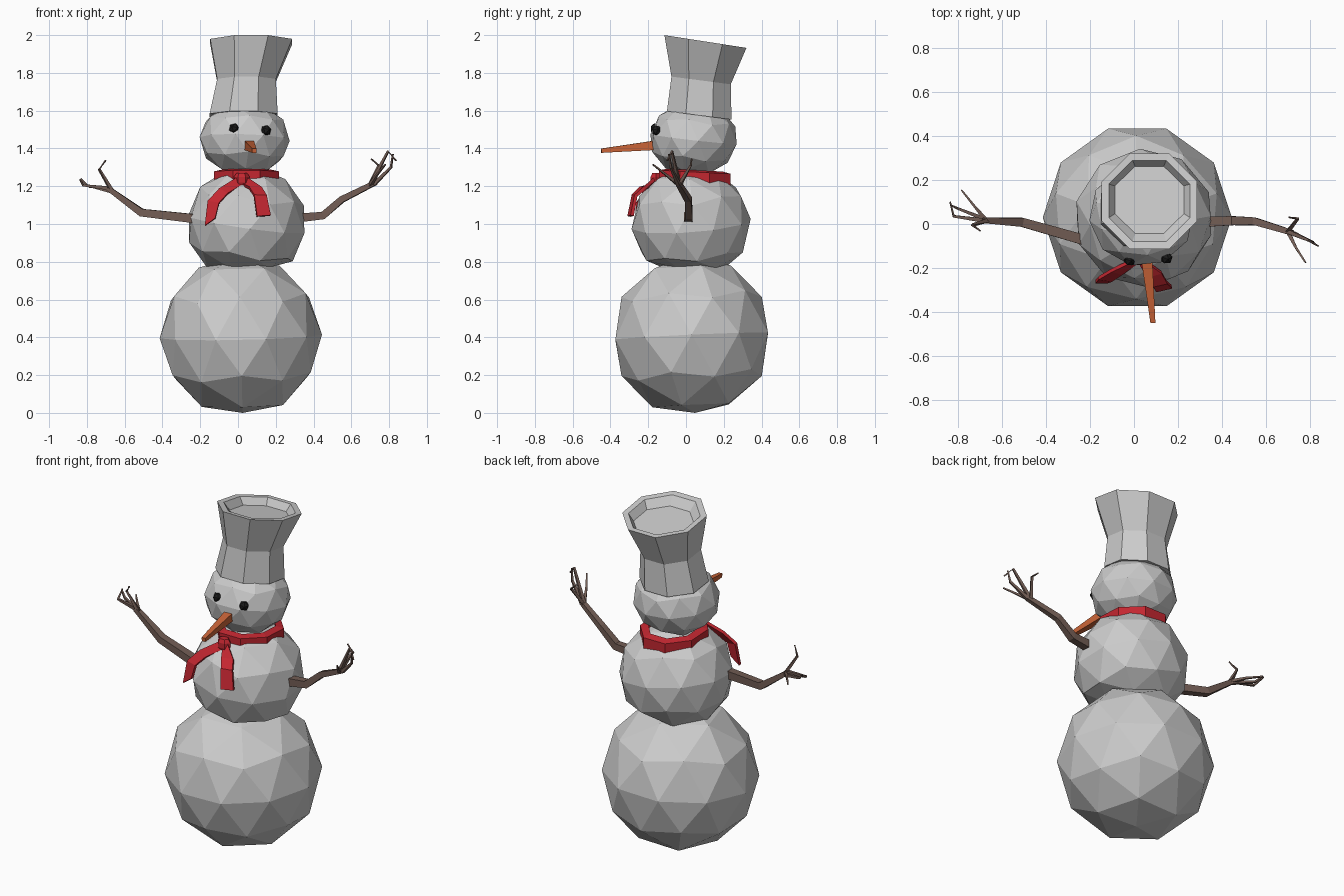
import bpy, bmesh, math
from mathutils import Vector, Matrix, Euler

if "Cube" in bpy.data.objects:
    bpy.data.objects.remove(bpy.data.objects["Cube"])


def mat(name, rgb):
    m = bpy.data.materials.new(name)
    m.diffuse_color = (*rgb, 1)
    m.use_nodes = True
    m.node_tree.nodes["Principled BSDF"].inputs["Base Color"].default_value = m.diffuse_color
    return m


RED = mat("red_cloth", (0.55, 0.02, 0.03))
ORANGE = mat("carrot_orange", (0.6, 0.13, 0.04))
BROWN = mat("bark_brown", (0.17, 0.11, 0.09))
BLACK = mat("coal_black", (0.01, 0.01, 0.01))


def finish(name, bm, material=None):
    bmesh.ops.recalc_face_normals(bm, faces=bm.faces[:])
    me = bpy.data.meshes.new(name)
    bm.to_mesh(me)
    bm.free()
    ob = bpy.data.objects.new(name, me)
    bpy.context.collection.objects.link(ob)
    if material:
        me.materials.append(material)
    return ob


def ball(name, loc, size, tilt, floor, subdiv=2, material=None):
    """Faceted ball whose underside is flattened at height floor."""
    bm = bmesh.new()
    bmesh.ops.create_icosphere(bm, subdivisions=subdiv, radius=1)
    rot = Euler([math.radians(a) for a in tilt]).to_matrix()
    for v in bm.verts:
        p = rot @ v.co
        v.co = Vector([p[i] * size[i] + loc[i] for i in range(3)])
        v.co.z = max(v.co.z, floor)
    return finish(name, bm, material)


def loft(bm, rings, closed=False):
    """Bridge successive rings of points; cap the ends unless closed."""
    vs = [[bm.verts.new(p) for p in r] for r in rings]
    n = len(vs[0])
    pairs = list(zip(vs, vs[1:])) + ([(vs[-1], vs[0])] if closed else [])
    for a, b in pairs:
        for i in range(n):
            j = (i + 1) % n
            bm.faces.new((a[i], a[j], b[j], b[i]))
    if not closed:
        bm.faces.new(vs[0])
        bm.faces.new(vs[-1])


def sweep(bm, path, radii, sides=4):
    """Tapered stick following a path."""
    pts = [Vector(p) for p in path]
    rings = []
    for i, (p, r) in enumerate(zip(pts, radii)):
        d = pts[min(i + 1, len(pts) - 1)] - pts[max(i - 1, 0)]
        q = d.to_track_quat('Z', 'Y')
        ang = [math.tau * (k + 0.5) / sides for k in range(sides)]
        rings.append([p + q @ Vector((r * math.cos(a), r * math.sin(a), 0)) for a in ang])
    loft(bm, rings)


def ring(cx, cy, cz, rx, ry, sides=8, tilt=0.0, turn=22.5):
    """Horizontal polygon, sloping down to the back by tilt."""
    out = []
    for k in range(sides):
        a = math.tau * k / sides + math.radians(turn)
        x, y = rx * math.cos(a), ry * math.sin(a)
        out.append((cx + x, cy + y, cz - tilt * y))
    return out


# snow balls
ball("lower_body", (0.015, 0.03, 0.405), (0.43, 0.425, 0.43), (2, -2, 18), 0.0)
ball("middle_body", (0.045, 0.027, 1.0), (0.32, 0.317, 0.31), (5, 8, 4), 0.765)
ball("head", (0.035, 0.04, 1.45), (0.24, 0.235, 0.2), (-6, 5, 24), 1.25)

# flared hat with a sunken top
bm = bmesh.new()
loft(bm, [
    ring(0.03, 0.07, 1.575, 0.195, 0.185, tilt=0.13),
    ring(0.045, 0.08, 1.76, 0.168, 0.17, tilt=0.13),
    ring(0.07, 0.103, 1.966, 0.235, 0.235, tilt=0.155),
    ring(0.07, 0.105, 1.964, 0.2, 0.2, tilt=0.155),
    ring(0.07, 0.11, 1.92, 0.17, 0.165, tilt=0.15),
])
finish("hat", bm)

# eyes and carrot nose
for side, x, y, z in (("left", -0.02, -0.163, 1.505), ("right", 0.148, -0.155, 1.495)):
    ball(side + "_eye", (x, y, z), (0.029,) * 3, (15, 10, 20), 0, 1, BLACK)
bm = bmesh.new()
sweep(bm, [(0.05, -0.1, 1.422), (0.06, -0.18, 1.415), (0.086, -0.449, 1.388)],
      [0.036, 0.034, 0.016])
finish("nose", bm, ORANGE)

# scarf band
bm = bmesh.new()
loft(bm, [
    ring(0.045, 0.047, 1.205, 0.185, 0.205, tilt=0.05),
    ring(0.045, 0.047, 1.275, 0.185, 0.205, tilt=0.05),
    ring(0.045, 0.047, 1.285, 0.14, 0.16, tilt=0.05),
    ring(0.045, 0.047, 1.205, 0.14, 0.16, tilt=0.05),
], closed=True)
finish("scarf_band", bm, RED)

# scarf knot
bm = bmesh.new()
loft(bm, [ring(0.02, -0.16, z, r, r * 0.75, 6, turn=0)
          for z, r in ((1.2, 0.03), (1.22, 0.042), (1.25, 0.042), (1.27, 0.028))])
finish("scarf_knot", bm, RED)

# hanging scarf tails: pairs of left and right edge points
tails = {
    "left_scarf_tail": [((-0.005, -0.165, 1.245), (0.02, -0.17, 1.205)),
                        ((-0.1, -0.21, 1.185), (-0.055, -0.225, 1.16)),
                        ((-0.16, -0.245, 1.12), (-0.1, -0.255, 1.11)),
                        ((-0.175, -0.262, 0.99), (-0.12, -0.262, 1.03))],
    "right_scarf_tail": [((0.02, -0.17, 1.21), (0.05, -0.165, 1.24)),
                         ((0.06, -0.24, 1.19), (0.125, -0.22, 1.19)),
                         ((0.085, -0.28, 1.15), (0.15, -0.265, 1.15)),
                         ((0.1, -0.302, 1.04), (0.172, -0.285, 1.045))],
}
for name, pairs in tails.items():
    bm = bmesh.new()
    rows = [[bm.verts.new(p) for p in pair] for pair in pairs]
    for a, b in zip(rows, rows[1:]):
        bm.faces.new((a[0], a[1], b[1], b[0]))
    ob = finish(name, bm, RED)
    mod = ob.modifiers.new("thickness", 'SOLIDIFY')
    mod.thickness = 0.018
    mod.offset = 0

# twig arms: main branch followed by bent fingers
arms = {
    "left_arm": ([(-0.2, -0.08, 1.025), (-0.51, 0.008, 1.06), (-0.69, 0.017, 1.19)], [
        [(-0.66, 0.015, 1.17), (-0.8, 0.07, 1.205), (-0.832, 0.085, 1.24)],
        [(-0.69, 0.017, 1.19), (-0.82, 0.035, 1.205), (-0.836, 0.1, 1.235)],
        [(-0.67, 0.015, 1.18), (-0.725, 0.08, 1.195), (-0.785, 0.155, 1.195)],
        [(-0.67, 0.015, 1.18), (-0.735, -0.005, 1.29), (-0.7, -0.03, 1.337)]]),
    "right_arm": ([(0.3, 0.01, 1.03), (0.45, 0.015, 1.045), (0.55, 0.012, 1.13),
                   (0.72, -0.04, 1.215)], [
        [(0.7, -0.035, 1.205), (0.795, -0.075, 1.385), (0.837, -0.1, 1.335)],
        [(0.7, -0.035, 1.205), (0.735, -0.105, 1.26), (0.78, -0.175, 1.315)],
        [(0.72, -0.04, 1.21), (0.81, -0.08, 1.3), (0.82, -0.09, 1.37)],
        [(0.7, -0.035, 1.205), (0.745, 0.025, 1.31), (0.705, 0.03, 1.345)]]),
}
for name, (branch, fingers) in arms.items():
    bm = bmesh.new()
    sweep(bm, branch, [0.034, 0.029, 0.024, 0.018][:len(branch) - 1] + [0.018])
    for f in fingers:
        sweep(bm, f, [0.014, 0.008, 0.005])
    finish(name, bm, BROWN)
